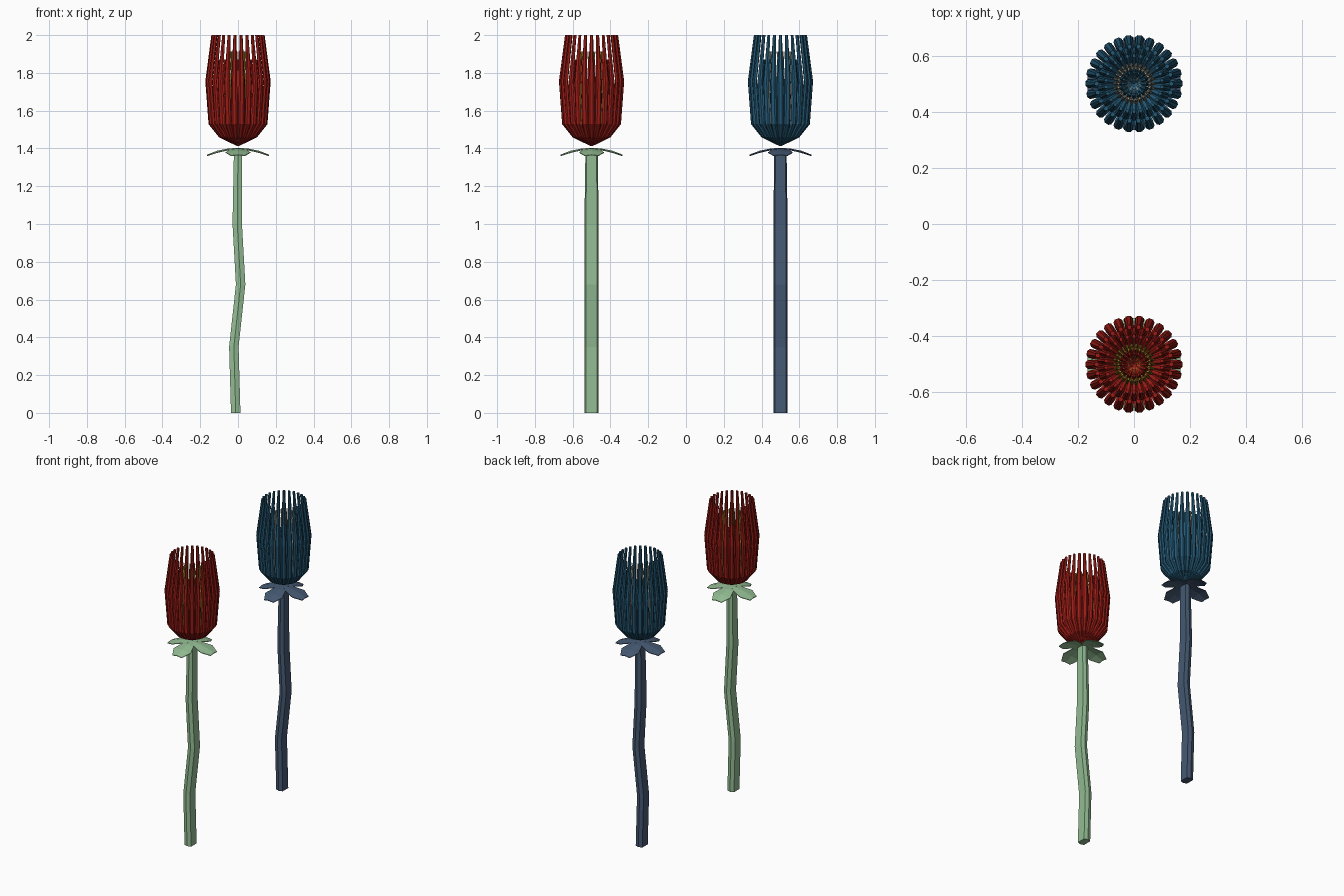
import bpy, bmesh
from math import sin, cos, pi
from mathutils import Vector, Matrix

if "Cube" in bpy.data.objects:
    bpy.data.objects.remove(bpy.data.objects["Cube"])

def material(name, rgb):
    m = bpy.data.materials.new(name)
    m.diffuse_color = (*rgb, 1)
    m.use_nodes = True
    m.node_tree.nodes["Principled BSDF"].inputs["Base Color"].default_value = m.diffuse_color
    return m

def finish(name, bm, mat, y):
    bmesh.ops.recalc_face_normals(bm, faces=bm.faces)
    me = bpy.data.meshes.new(name)
    bm.to_mesh(me)
    bm.free()
    me.materials.append(mat)
    ob = bpy.data.objects.new(name, me)
    ob.location.y = y
    bpy.context.collection.objects.link(ob)

def loft(bm, rings):
    """Closed tube through rings of points, capped at both ends."""
    vs = [[bm.verts.new(p) for p in r] for r in rings]
    n = len(vs[0])
    for a, b in zip(vs, vs[1:]):
        for i in range(n):
            bm.faces.new((a[i], a[(i + 1) % n], b[(i + 1) % n], b[i]))
    bm.faces.new(vs[0])
    bm.faces.new(vs[-1])

# Petal spine: radius, height above cup base, half width
PETAL = [(.004, 0, .003), (.095, .05, .014), (.148, .115, .018),
         (.165, .34, .017), (.133, .585, .009)]
BASE = 1.415
HEX = [(-1, 0), (-.5, 1), (.5, 1), (1, 0), (.5, -1), (-.5, -1)]

def petal_cup(name, mat, y, sr, sz, count, turn=0):
    pts = [Vector((r * sr, 0, BASE + z * sz)) for r, z, w in PETAL]
    rings = []
    for i, p in enumerate(pts):
        t = pts[min(i + 1, len(pts) - 1)] - pts[max(i - 1, 0)]
        out = Vector((t.z, 0, -t.x)).normalized()
        if i == len(pts) - 1:
            out = Vector((1, 0, 0))
        if i == 0:
            out = Vector((0, 0, -1))
        w = PETAL[i][2] * sr * 24 / count
        h = .003 if i == 0 else .008 * (sr ** .5)
        rings.append([p + out * (b * h) + Vector((0, a * w, 0)) for a, b in HEX])
    bm = bmesh.new()
    for k in range(count):
        rot = Matrix.Rotation((k + turn) * 2 * pi / count, 3, 'Z')
        loft(bm, [[rot @ p for p in r] for r in rings])
    finish(name, bm, mat, y)

# Bent stem: x offset, height, width scale
STEM = [(-.012, 0, 1), (-.022, .35, 1), (.014, .68, 1), (-.004, 1.0, 1), (0, 1.4, .85)]

def stem(name, mat, y):
    section = [(0, -.038), (.025, -.03), (.025, .03), (0, .038), (-.025, .03), (-.025, -.03)]
    bm = bmesh.new()
    loft(bm, [[Vector((x + a * s, b * s, z)) for a, b in section] for x, z, s in STEM])
    finish(name, bm, mat, y)

def sepals(name, mat, y):
    # radius, height, half width of one drooping leaf
    leaf = [(0, 1.403, .02), (.05, 1.4, .045), (.11, 1.388, .065), (.165, 1.367, .035)]
    bm = bmesh.new()
    for k in range(4):
        rot = Matrix.Rotation(k * pi / 2, 3, 'Z')
        rings = []
        for r, z, w in leaf:
            e = z - .12 * w
            rings.append([rot @ Vector(p) for p in (
                (r, -w, e), (r, 0, z), (r, w, e),
                (r, w, e - .004), (r, 0, z - .004), (r, -w, e - .004))])
        loft(bm, rings)
    finish(name, bm, mat, y)

def flower(tag, y, petal_rgb, stem_rgb, stamen_rgb):
    pm = material(tag + "_petals", petal_rgb)
    sm = material(tag + "_stem", stem_rgb)
    gm = material(tag + "_stamens", stamen_rgb)
    stem(tag + "_stem", sm, y)
    sepals(tag + "_sepals", sm, y)
    petal_cup(tag + "_outer_petals", pm, y, 1, 1, 26)
    petal_cup(tag + "_middle_petals", pm, y, .75, .78, 26, .5)
    petal_cup(tag + "_stamens", gm, y, .42, .85, 26)
    petal_cup(tag + "_inner_petals", pm, y, .3, .6, 16)

flower("red", -.5, (.34, .012, .008), (.29, .50, .29), (.36, .20, .02))
flower("blue", .5, (.018, .10, .18), (.06, .10, .17), (.30, .30, .25))
